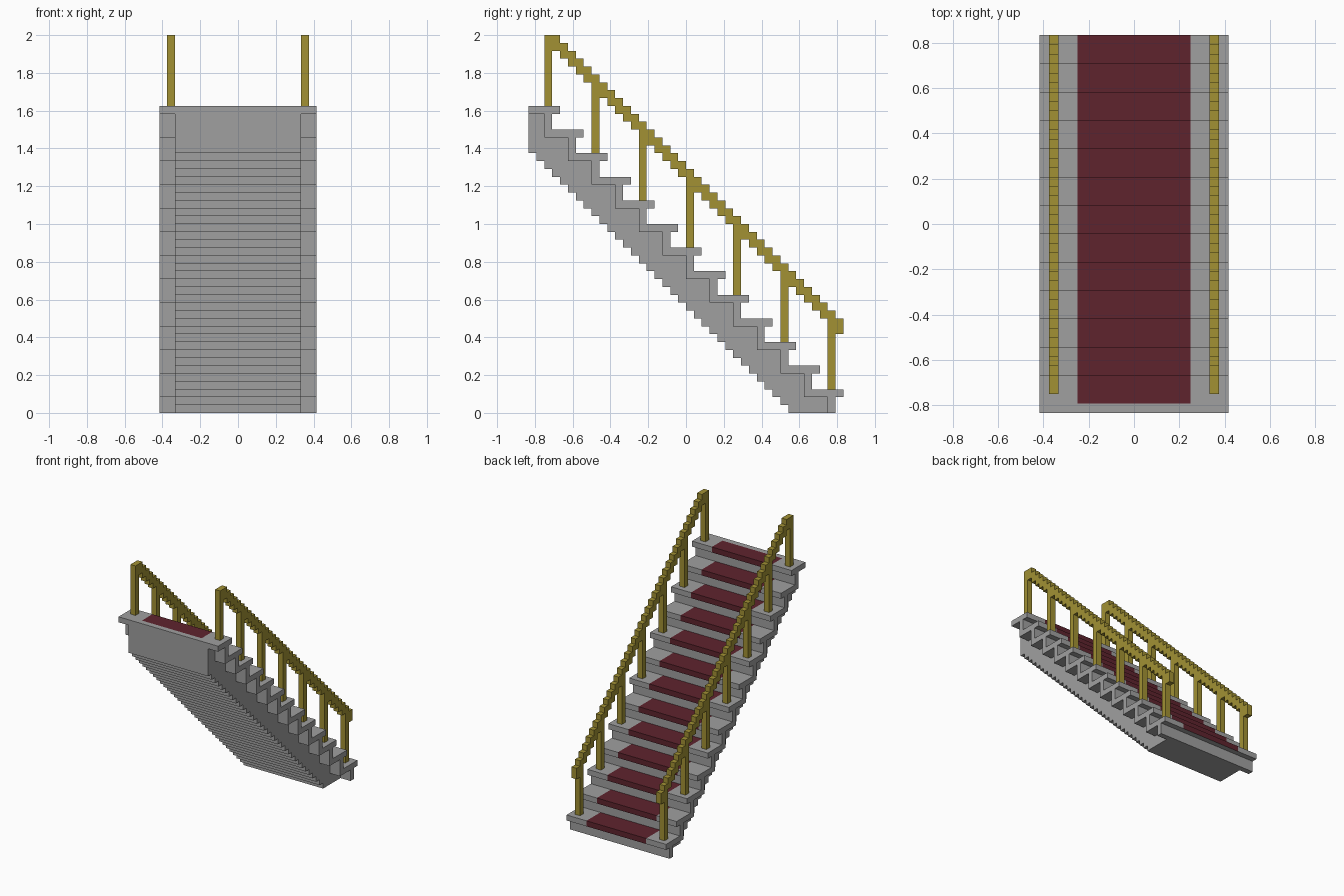
import bpy
import bmesh

U = 1 / 24          # block unit
STEPS = 13

old = bpy.data.objects.get("Cube")
if old:
    bpy.data.objects.remove(old, do_unlink=True)


def material(name, rgb):
    m = bpy.data.materials.new(name)
    m.use_nodes = True
    m.diffuse_color = (*rgb, 1)
    m.node_tree.nodes["Principled BSDF"].inputs["Base Color"].default_value = (*rgb, 1)
    return m


stone = material("grey stone", (0.35, 0.35, 0.35))
carpet = material("dark red carpet", (0.113, 0.017, 0.027))
brass = material("old brass", (0.36, 0.285, 0.034))


def finish(name, bm, mats):
    bmesh.ops.recalc_face_normals(bm, faces=bm.faces)
    bmesh.ops.scale(bm, vec=(U, U, U), verts=bm.verts)
    mesh = bpy.data.meshes.new(name)
    bm.to_mesh(mesh)
    bm.free()
    for m in mats:
        mesh.materials.append(m)
    obj = bpy.data.objects.new(name, mesh)
    bpy.context.collection.objects.link(obj)
    return obj


def prism(bm, profile, x0, x1):
    """Extrude a (y, z) outline from x0 to x1, in block units."""
    face = bm.faces.new([bm.verts.new((x0, y, z)) for y, z in profile])
    new = bmesh.ops.extrude_face_region(bm, geom=[face])["geom"]
    verts = [v for v in new if isinstance(v, bmesh.types.BMVert)]
    bmesh.ops.translate(bm, vec=(x1 - x0, 0, 0), verts=verts)


def rect(y0, y1, z0, z1):
    return [(y0, z0), (y1, z0), (y1, z1), (y0, z1)]


def cut(bm, co, no):
    geom = bm.verts[:] + bm.edges[:] + bm.faces[:]
    bmesh.ops.bisect_plane(bm, geom=geom, plane_co=co, plane_no=no)


# Solid flight: stepped above, finely stepped soffit below
outline = [(13, 0)]
for k in range(1, STEPS + 1):
    y = 21 - 3 * k
    outline += [(y, 3 * k - 4 if k > 1 else 0), (y, 3 * k - 1)]
outline += [(-20, 38), (-20, 33)]
for j in range(-19, 14):
    outline += [(j, 13 - j + 1), (j, 13 - j)]
outline.pop()       # closes on the first point
bm = bmesh.new()
prism(bm, outline, -8, 8)
finish("stair_flight", bm, [stone])

# Treads with carpet on top and over the nosing, and the risers below them
for k in range(1, STEPS + 1):
    nose = 23 - 3 * k
    bm = bmesh.new()
    prism(bm, rect(max(nose - 5, -20), nose, 3 * k - 1, 3 * k), -10, 10)
    for x in (-6, 6):
        cut(bm, (x, 0, 0), (1, 0, 0))
    if k == STEPS:
        cut(bm, (0, -19, 0), (0, 1, 0))
    bmesh.ops.recalc_face_normals(bm, faces=bm.faces)
    for f in bm.faces:
        c = f.calc_center_median()
        outward = f.normal.z > 0.5 or f.normal.y > 0.5
        if abs(c.x) < 6 and c.y > -19 and outward:
            f.material_index = 1
    finish(f"tread_{k}", bm, [stone, carpet])

    bm = bmesh.new()
    prism(bm, rect(nose - 2, nose - 1, 3 * k - 3, 3 * k - 1), -10, 10)
    finish(f"riser_{k}", bm, [stone])

# Stepped handrail outline, two units thick
top = [(-18, 48)]
bottom = [(-18, 46)]
for j in range(-17, 20):
    top += [(j + 1, 31 - j), (j + 1, 30 - j)]
    bottom += [(j + 1, 29 - j), (j + 1, 28 - j)]
top.pop()
bottom.pop()
rail = top + bottom[::-1]

# Railings with a post on every second tread
for side, x in (("left", 8), ("right", -9)):
    bm = bmesh.new()
    prism(bm, rail, x, x + 1)
    finish(f"{side}_handrail", bm, [brass])
    bm = bmesh.new()
    for k in range(1, STEPS + 1, 2):
        y = 21 - 3 * k
        prism(bm, rect(y, y + 1, 3 * k, min(29 - y, 46)), x, x + 1)
    finish(f"{side}_posts", bm, [brass])
